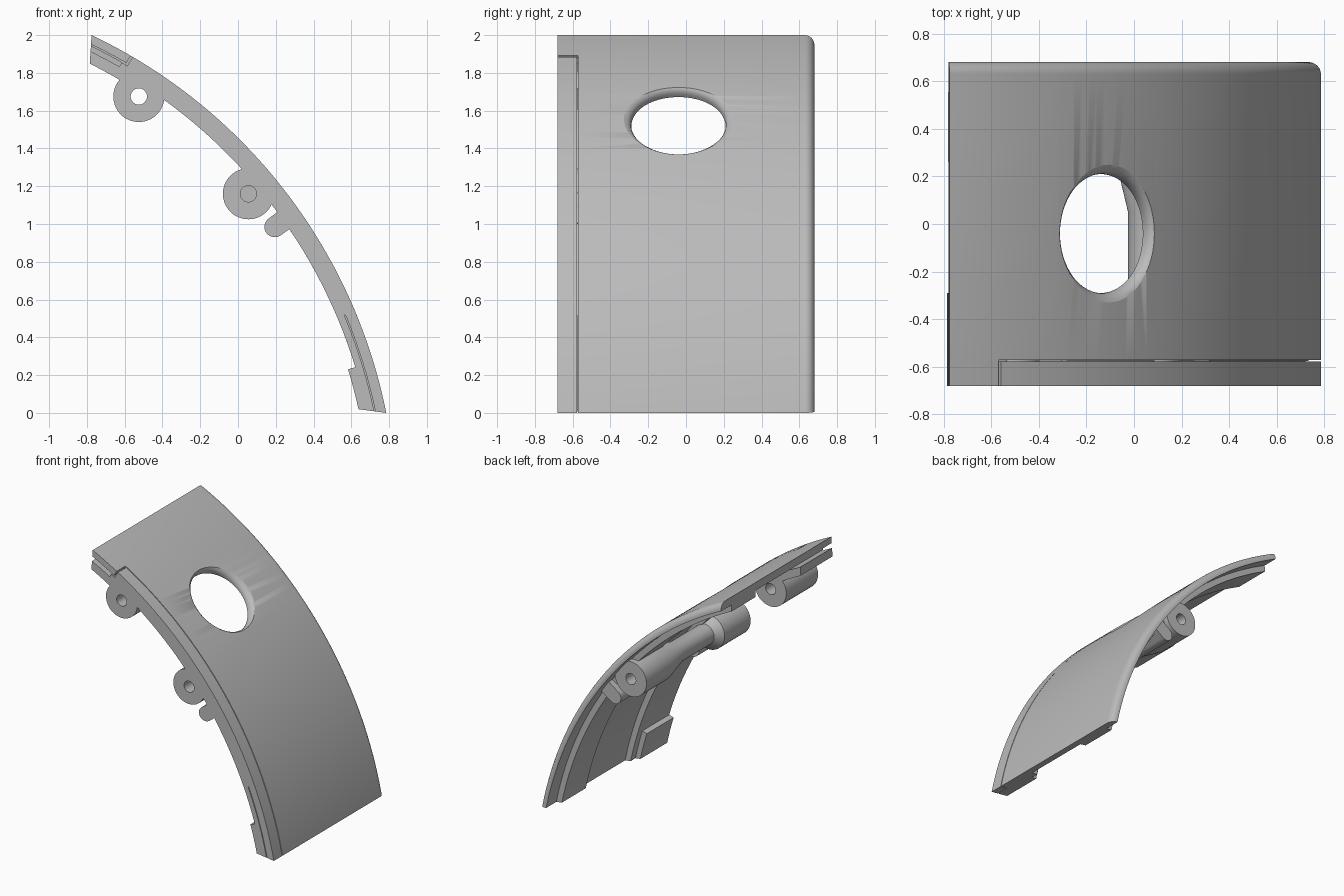
import bpy, bmesh, math
from mathutils import Matrix, Vector

if "Cube" in bpy.data.objects:
    bpy.data.objects.remove(bpy.data.objects["Cube"], do_unlink=True)

grey = bpy.data.materials.new("plain grey")
grey.use_nodes = True
GREY = (0.5, 0.5, 0.5, 1)
grey.diffuse_color = GREY
grey.node_tree.nodes["Principled BSDF"].inputs["Base Color"].default_value = GREY

# Curvature centre and radii of the curved panel
CX, CZ = -1.99, -0.556
OUTER, SKIN, RIB, PAD = 2.83, 2.775, 2.73, 2.69
FRONT, BACK, SEAM = -0.68, 0.68, -0.575
RIB_BACK = -0.29


def finish(bm, name):
    bmesh.ops.remove_doubles(bm, verts=bm.verts, dist=0.0001)
    bmesh.ops.recalc_face_normals(bm, faces=bm.faces)
    mesh = bpy.data.meshes.new(name)
    bm.to_mesh(mesh)
    bm.free()
    mesh.materials.append(grey)
    ob = bpy.data.objects.new(name, mesh)
    bpy.context.collection.objects.link(ob)
    smooth(ob)
    return ob


def smooth(ob):
    bpy.ops.object.select_all(action='DESELECT')
    ob.select_set(True)
    bpy.context.view_layer.objects.active = ob
    bpy.ops.object.shade_smooth_by_angle(angle=math.radians(30))


def low_end(r):
    return math.asin(((OUTER - r) * 0.14 - CZ) / r)


def high_end(r):
    return math.acos((-0.775 - (OUTER - r) * 0.07 - CX) / r)


def sweep(name, section, start=None, end=None, steps=64):
    """Sweep a (radius, y) section around the panel; angles in degrees."""
    bm = bmesh.new()
    rings = []
    for i in range(steps + 1):
        ring = []
        for r, y in section:
            a0 = low_end(r) if start is None else math.radians(start)
            a1 = high_end(r) if end is None else math.radians(end)
            a = a0 + (a1 - a0) * i / steps
            ring.append(bm.verts.new((CX + r * math.cos(a), y, CZ + r * math.sin(a))))
        rings.append(ring)
    n = len(section)
    for p, q in zip(rings, rings[1:]):
        for k in range(n):
            bm.faces.new((p[k], p[(k + 1) % n], q[(k + 1) % n], q[k]))
    bm.faces.new(rings[0])
    bm.faces.new(rings[-1])
    return finish(bm, name)


def band(name, r0, r1, y0, y1, start=None, end=None, steps=64):
    return sweep(name, [(r0, y0), (r1, y0), (r1, y1), (r0, y1)], start, end, steps)


def lathe(name, profile, centre, axis=(0, 1, 0), closed=False):
    """Spin a (radius, height) profile around an axis."""
    bm = bmesh.new()
    vs = [bm.verts.new((r, 0, h)) for r, h in profile]
    pairs = list(zip(vs, vs[1:])) + ([(vs[-1], vs[0])] if closed else [])
    edges = [bm.edges.new(p) for p in pairs]
    bmesh.ops.spin(bm, geom=vs + edges, cent=(0, 0, 0), axis=(0, 0, 1),
                   angle=math.tau, steps=64)
    turn = Vector(axis).to_track_quat('Z', 'Y').to_matrix().to_4x4()
    bmesh.ops.transform(bm, matrix=Matrix.Translation(centre) @ turn, verts=bm.verts)
    return finish(bm, name)


def prism(name, outline, y0, y1):
    bm = bmesh.new()
    face = bm.faces.new([bm.verts.new((x, y0, z)) for x, z in outline])
    grown = bmesh.ops.extrude_face_region(bm, geom=[face])["geom"]
    verts = [v for v in grown if isinstance(v, bmesh.types.BMVert)]
    bmesh.ops.translate(bm, vec=(0, y1 - y0, 0), verts=verts)
    return finish(bm, name)


# Outer skin with a rounded back edge
FILLET = 0.05
rounded = [(OUTER - FILLET + FILLET * math.cos(t), BACK - FILLET + FILLET * math.sin(t))
           for t in [math.pi / 2 * i / 8 for i in range(9)]]
skin = sweep("outer_skin", [(SKIN, SEAM + 0.003), (OUTER, SEAM + 0.003)] + rounded + [(SKIN, BACK)])

# Round opening with a softened outer rim
hole_x = -0.105
hole_z = CZ + math.sqrt(OUTER ** 2 - (hole_x - CX) ** 2)
cutter = lathe("opening_cutter",
               [(0, -0.3), (0.25, -0.3), (0.25, -0.045), (0.253, -0.03), (0.26, -0.018),
                (0.272, -0.008), (0.3, 0.005), (0.3, 0.2), (0, 0.2)],
               (hole_x, -0.04, hole_z), (hole_x - CX, 0, hole_z - CZ))
cutter.hide_render = True
cut = skin.modifiers.new("opening", 'BOOLEAN')
cut.operation = 'DIFFERENCE'
cut.solver = 'EXACT'
cut.object = cutter
bpy.context.view_layer.objects.active = skin
bpy.ops.object.modifier_apply(modifier=cut.name)
bpy.data.objects.remove(cutter, do_unlink=True)
smooth(skin)

# Front trim strip and the corner tab, divided from the skin by a fine seam
band("front_trim", SKIN, OUTER, FRONT, SEAM - 0.003, end=59.6)
band("corner_tab", SKIN + 0.01, OUTER, FRONT, SEAM + 0.003, start=59.85, steps=12)

# Inner ribs
LAP = 22.8
band("front_rib", RIB, SKIN + 0.005, SEAM, RIB_BACK, end=60.3)
band("front_rib_upper_lip", RIB, SKIN, FRONT, SEAM, start=LAP, end=60.3)
band("front_rib_lower_lip", RIB, SKIN - 0.006, FRONT, SEAM, end=LAP, steps=24)
band("rear_rib", RIB, SKIN + 0.005, 0.26, 0.555)

# Thick pads at both ends of the front rib
band("upper_pad", PAD, 2.75, FRONT, RIB_BACK, start=58.5, steps=12)
band("lower_pad", PAD, RIB + 0.005, FRONT, -0.35, end=17.0, steps=12)

# Upper hinge barrel with a through hole
R, BORE = 0.135, 0.043
lathe("upper_hinge_barrel", [(BORE, FRONT), (R, FRONT), (R, RIB_BACK), (BORE, RIB_BACK)],
      (-0.525, 0, 1.675), closed=True)

# Lower hinge: two bored barrels joined by a thinner rod
lathe("lower_hinge_barrel",
      [(0, -0.5), (BORE, -0.5), (BORE, FRONT), (R, FRONT), (R, -0.36), (0.08, -0.31),
       (0.08, 0.05), (R, 0.28), (R, 0.6), (BORE, 0.6), (BORE, 0.45), (0, 0.45)],
      (0.055, 0, 1.16))

# Small rounded clips beside the lower hinge
tilt, cr = math.radians(36), 0.055
ux, uz = math.cos(tilt), math.sin(tilt)
clip = [(0.195 + cr * math.cos(a), 0.985 + cr * math.sin(a))
        for a in [tilt + math.pi / 2 + math.pi * i / 16 for i in range(17)]]
clip += [(clip[-1][0] + 0.11 * ux, clip[-1][1] + 0.11 * uz),
         (clip[0][0] + 0.11 * ux, clip[0][1] + 0.11 * uz)]
for side, y0, y1 in (("front", FRONT, -0.36), ("rear", 0.28, 0.6)):
    prism(side + "_clip", clip, y0, y1)
